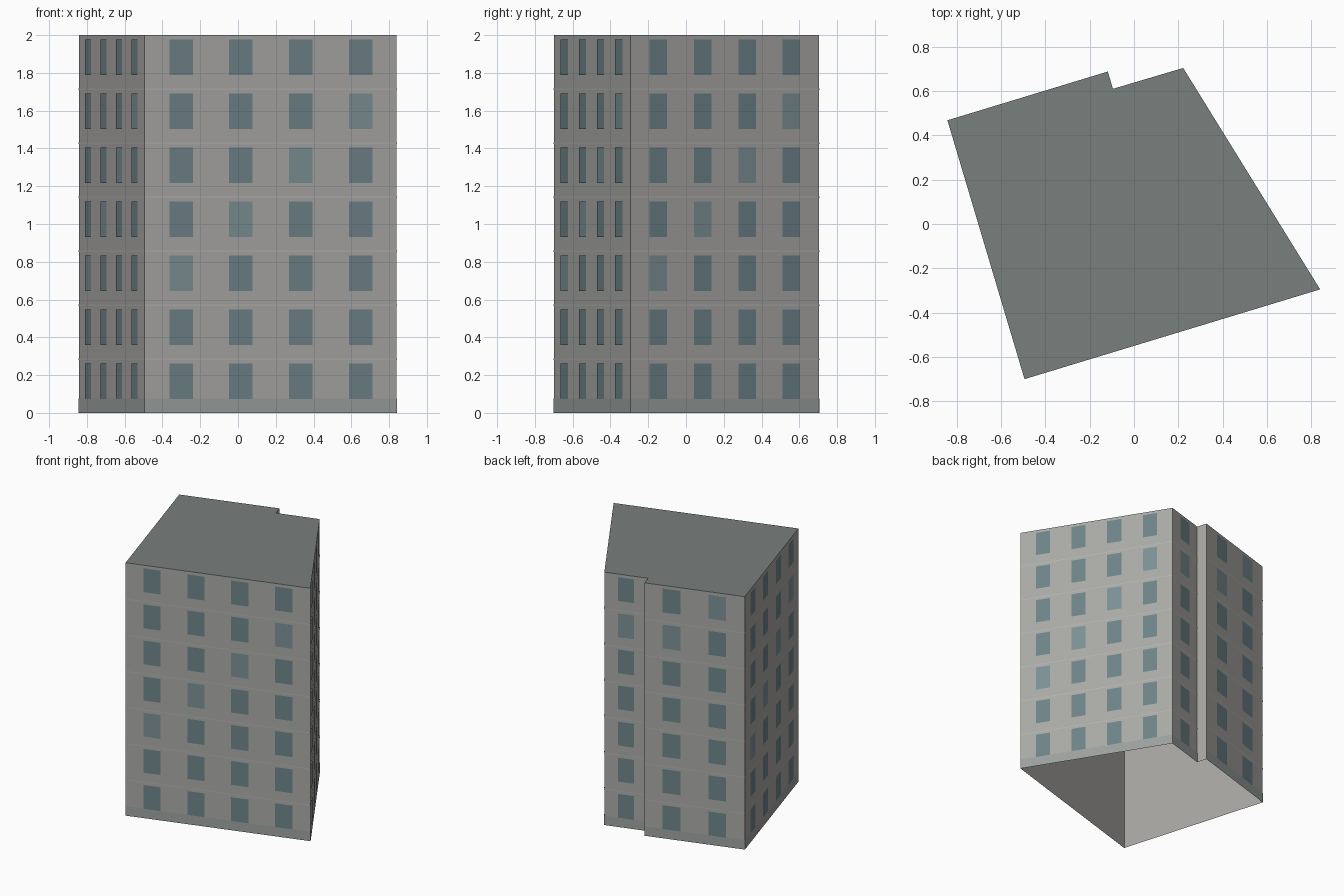
import bpy
from mathutils import Vector

if "Cube" in bpy.data.objects:
    bpy.data.objects.remove(bpy.data.objects["Cube"])

HEIGHT, FLOORS = 2.0, 7
STOREY = HEIGHT / FLOORS

# Footprint corners, counter-clockwise, starting at the front left
CORNERS = [Vector(p) for p in [(-0.494, -0.70), (0.84, -0.295), (0.222, 0.704),
                               (-0.095, 0.61), (-0.118, 0.688), (-0.842, 0.468)]]
# Window columns on each wall (the small return has none)
COLUMNS = [4, 4, 1, 0, 2, 4]


def material(name, rgb):
    m = bpy.data.materials.new(name)
    m.diffuse_color = (*rgb, 1)
    m.use_nodes = True
    m.node_tree.nodes["Principled BSDF"].inputs["Base Color"].default_value = m.diffuse_color
    return m


def mesh_object(name, quads, mat):
    verts, faces = [], []
    for q in quads:
        faces.append(range(len(verts), len(verts) + len(q)))
        verts += q
    me = bpy.data.meshes.new(name)
    me.from_pydata(verts, [], [list(f) for f in faces])
    me.materials.append(mat)
    ob = bpy.data.objects.new(name, me)
    bpy.context.collection.objects.link(ob)
    return ob


def panel(a, b, s0, s1, z0, z1, offset=0.0):
    """Upright rectangle on wall a-b between distances s0 and s1."""
    d = (b - a).normalized()
    out = Vector((d.y, -d.x)) * offset
    p, q = a + d * s0 + out, a + d * s1 + out
    return [(p.x, p.y, z0), (q.x, q.y, z0), (q.x, q.y, z1), (p.x, p.y, z1)]


walls, plinth, belts, panes, bright_panes = [], [], [], [], []
for i, (a, cols) in enumerate(zip(CORNERS, COLUMNS)):
    b = CORNERS[(i + 1) % len(CORNERS)]
    length = (b - a).length
    walls.append(panel(a, b, 0, length, 0, HEIGHT))
    if not cols:
        continue
    # Base strip and thin floor lines
    plinth.append(panel(a, b, 0, length, 0, 0.075, 0.002))
    for k in range(1, FLOORS):
        belts.append(panel(a, b, 0, length, k * STOREY - 0.005, k * STOREY + 0.003, 0.002))
    # Window grid, with a diagonal run of lighter panes
    margin = 0.035 if cols > 1 else 0.015
    bay = (length - 2 * margin) / cols
    for c in range(cols):
        mid = margin + (c + 0.5) * bay
        for k in range(FLOORS):
            z = 0.074 + k * STOREY
            bright = k - c == (2 if cols > 2 else 5)
            (bright_panes if bright else panes).append(
                panel(a, b, mid - 0.197 * bay, mid + 0.197 * bay, z, z + 0.188, 0.003))

# Walls, open underneath
mesh_object("walls", walls, material("wall_grey", (0.40, 0.395, 0.38)))
# Flat roof
mesh_object("roof", [[(p.x, p.y, HEIGHT) for p in CORNERS]],
            material("roof_grey", (0.19, 0.215, 0.208)))
# Facade details
mesh_object("plinth", plinth, material("plinth_grey", (0.33, 0.36, 0.35)))
mesh_object("floor_lines", belts, material("line_grey", (0.45, 0.445, 0.43)))
mesh_object("windows", panes, material("glass", (0.155, 0.23, 0.25)))
mesh_object("bright_windows", bright_panes, material("bright_glass", (0.20, 0.28, 0.30)))
